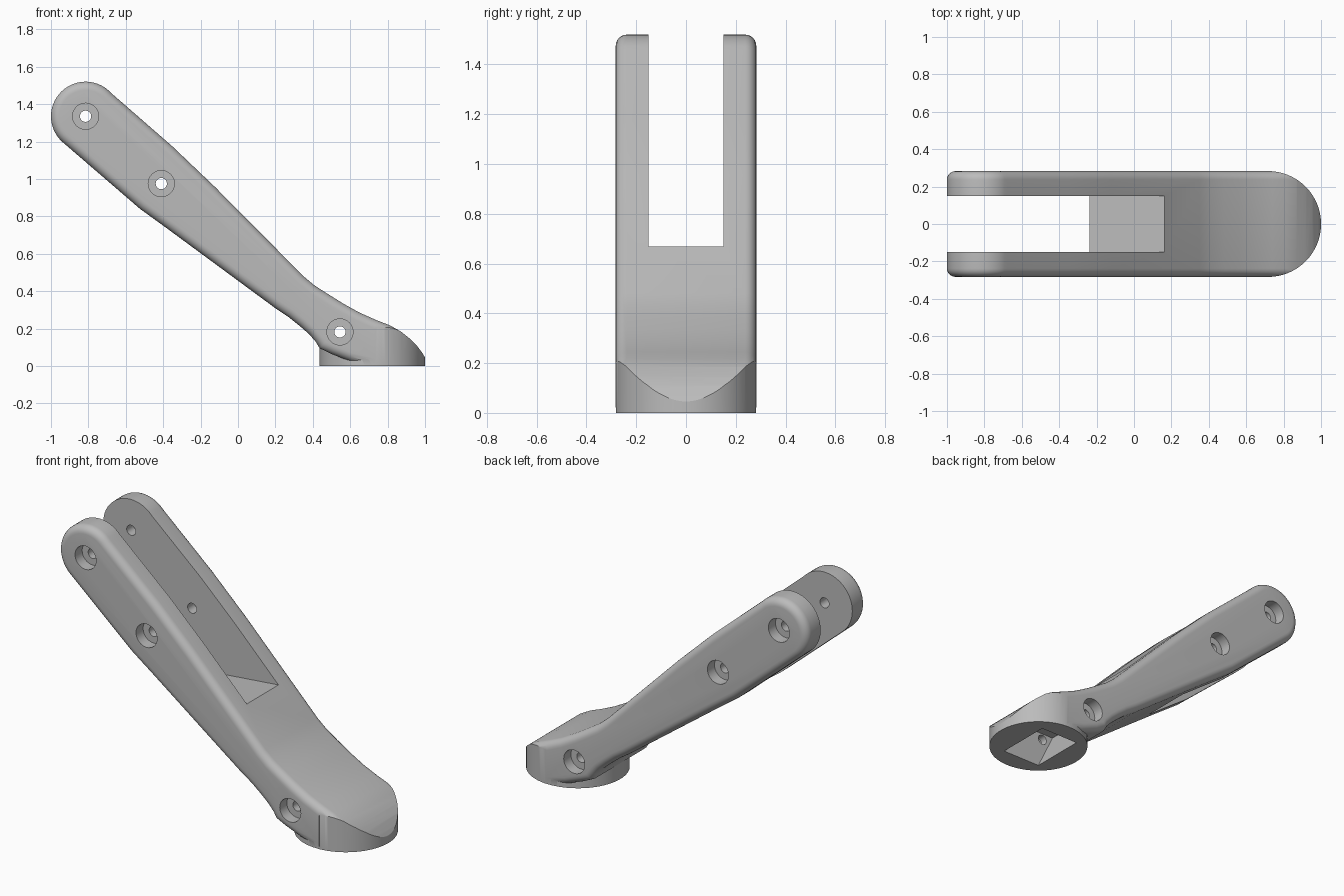
import bpy, bmesh, math
from mathutils import Matrix, Vector

if "Cube" in bpy.data.objects:
    bpy.data.objects.remove(bpy.data.objects["Cube"])

HALF = 0.2825          # half width of the arm, and the foot radius
FOOT_X = 0.7175        # centre of the round foot
ROUND = 0.045          # rounding of the long outer edges

grey = bpy.data.materials.new("satin grey")
grey.use_nodes = True
grey.diffuse_color = (0.5, 0.5, 0.5, 1)
grey.node_tree.nodes["Principled BSDF"].inputs["Base Color"].default_value = (0.5, 0.5, 0.5, 1)


def finish(name, bm):
    bmesh.ops.recalc_face_normals(bm, faces=bm.faces)
    mesh = bpy.data.meshes.new(name)
    bm.to_mesh(mesh)
    bm.free()
    mesh.materials.append(grey)
    obj = bpy.data.objects.new(name, mesh)
    bpy.context.collection.objects.link(obj)
    return obj


def inset(outline, amount):
    """Move every corner of a counter-clockwise outline inwards."""
    points = [Vector(p) for p in outline]
    result = []
    for i, p in enumerate(points):
        a = (p - points[i - 1]).normalized()
        b = (points[(i + 1) % len(points)] - p).normalized()
        normals = Vector((-a.y, a.x)) + Vector((-b.y, b.x))
        result.append(p + normals * (amount / (1 + a.dot(b))))
    return result


def loft(name, outline, layers, axis="Y"):
    """Stack inset copies of an outline; layers holds (depth, inset) pairs."""
    bm = bmesh.new()
    rings = []
    for depth, amount in layers:
        points = inset(outline, amount) if amount else outline
        rings.append([bm.verts.new((a, depth, b) if axis == "Y" else (a, b, depth))
                      for a, b in points])
    count = len(outline)
    for low, high in zip(rings, rings[1:]):
        for i in range(count):
            j = (i + 1) % count
            bm.faces.new((low[i], low[j], high[j], high[i]))
    bm.faces.new(rings[0])
    bm.faces.new(rings[-1])
    return finish(name, bm)


def bore(x, z, radius, low, high):
    bm = bmesh.new()
    bmesh.ops.create_cone(bm, cap_ends=True, segments=32, radius1=radius, radius2=radius,
                          depth=high - low,
                          matrix=Matrix.Translation((x, (low + high) / 2, z))
                          @ Matrix.Rotation(math.pi / 2, 4, "X"))
    return finish("bore_cutter", bm)


def combine(target, tool, operation):
    mod = target.modifiers.new("combine", "BOOLEAN")
    mod.operation, mod.solver, mod.object = operation, "EXACT", tool
    graph = bpy.context.evaluated_depsgraph_get()
    mesh = bpy.data.meshes.new_from_object(target.evaluated_get(graph))
    target.modifiers.clear()
    target.data = mesh
    bpy.data.objects.remove(tool)


def arc(cx, cy, radius, start, end, steps):
    angles = [math.radians(start + (end - start) * i / steps) for i in range(steps + 1)]
    return [(cx + radius * math.cos(a), cy + radius * math.sin(a)) for a in angles]


# Side profile of the arm: rounded tip, underside, toe (run below ground) and upper side
underside = [(-0.524, 0.84), (-0.39, 0.743), (0.198, 0.31), (0.27, 0.262), (0.33, 0.214),
             (0.38, 0.17), (0.415, 0.13), (0.436, 0.095), (0.5, 0.064), (0.6, 0.025), (0.7, 0)]
toe = [(0.76, -0.1), (0.85, -0.25), (1.1, -0.25), (1.06, -0.1), (1.01, 0.03),
       (0.985, 0.07), (0.955, 0.11), (0.92, 0.145), (0.87, 0.185)]
upper = [(0.81, 0.218), (0.74, 0.245), (0.65, 0.285), (0.56, 0.335), (0.48, 0.385),
         (0.41, 0.43), (0.35, 0.48), (-0.123, 0.957), (-0.353, 1.176)]
profile = arc(-0.815, 1.335, 0.185, 42, 228, 28) + underside + toe + upper
quarter = [math.radians(15 * i) for i in range(7)]
near = [(-HALF + ROUND * (1 - math.sin(a)), ROUND * (1 - math.cos(a))) for a in reversed(quarter)]
near = [(d, ROUND - ROUND * math.sin(a)) for (d, _), a in
        zip([(-HALF + ROUND * (1 - math.cos(a)), 0) for a in quarter], quarter)]
far = [(-d, amount) for d, amount in reversed(near)]
handle = loft("handle_arm", profile, near + far)

# Round heel of the foot, filling in under the arm
heel = arc(FOOT_X, 0, HALF - 0.001, 90, 270, 48) + [(0.8, 0.001 - HALF), (0.8, HALF - 0.001)]
combine(handle, loft("foot_heel", heel, [(-0.1, 0), (0.11, 0)], "Z"), "UNION")

# Trim the toe to a half circle and the sole to the ground
tip = arc(FOOT_X, 0, HALF, -86, 86, 48)
trim = [(-1.2, 0.5), (-1.2, -0.5), (tip[0][0], -0.5)] + tip + [(tip[0][0], 0.5)]
combine(handle, loft("foot_trim", trim, [(0, 0), (2, 0)], "Z"), "INTERSECT")

# Open fork slot and the recess under the foot
fork = [(-0.245, 0.63), (0.165, 0.668), (0.5, 0.7), (0.5, 2), (-1.3, 2), (-1.3, 0.53)]
combine(handle, loft("fork_cutter", fork, [(-0.15, 0), (0.15, 0)]), "DIFFERENCE")
recess = [(0.6, -0.05), (0.88, -0.05), (0.62, 0.22), (0.47, 0.22)]
combine(handle, loft("recess_cutter", recess, [(-0.17, 0), (0.17, 0)]), "DIFFERENCE")

# Counterbored bolt holes on both sides
for x, z in [(-0.815, 1.335), (-0.41, 0.975), (0.545, 0.182)]:
    combine(handle, bore(x, z, 0.03, -0.5, 0.5), "DIFFERENCE")
    for low, high in [(-0.5, -0.215), (0.215, 0.5)]:
        combine(handle, bore(x, z, 0.07, low, high), "DIFFERENCE")

bpy.ops.object.select_all(action="DESELECT")
handle.select_set(True)
bpy.context.view_layer.objects.active = handle
bpy.ops.object.shade_smooth_by_angle(angle=math.radians(28))
